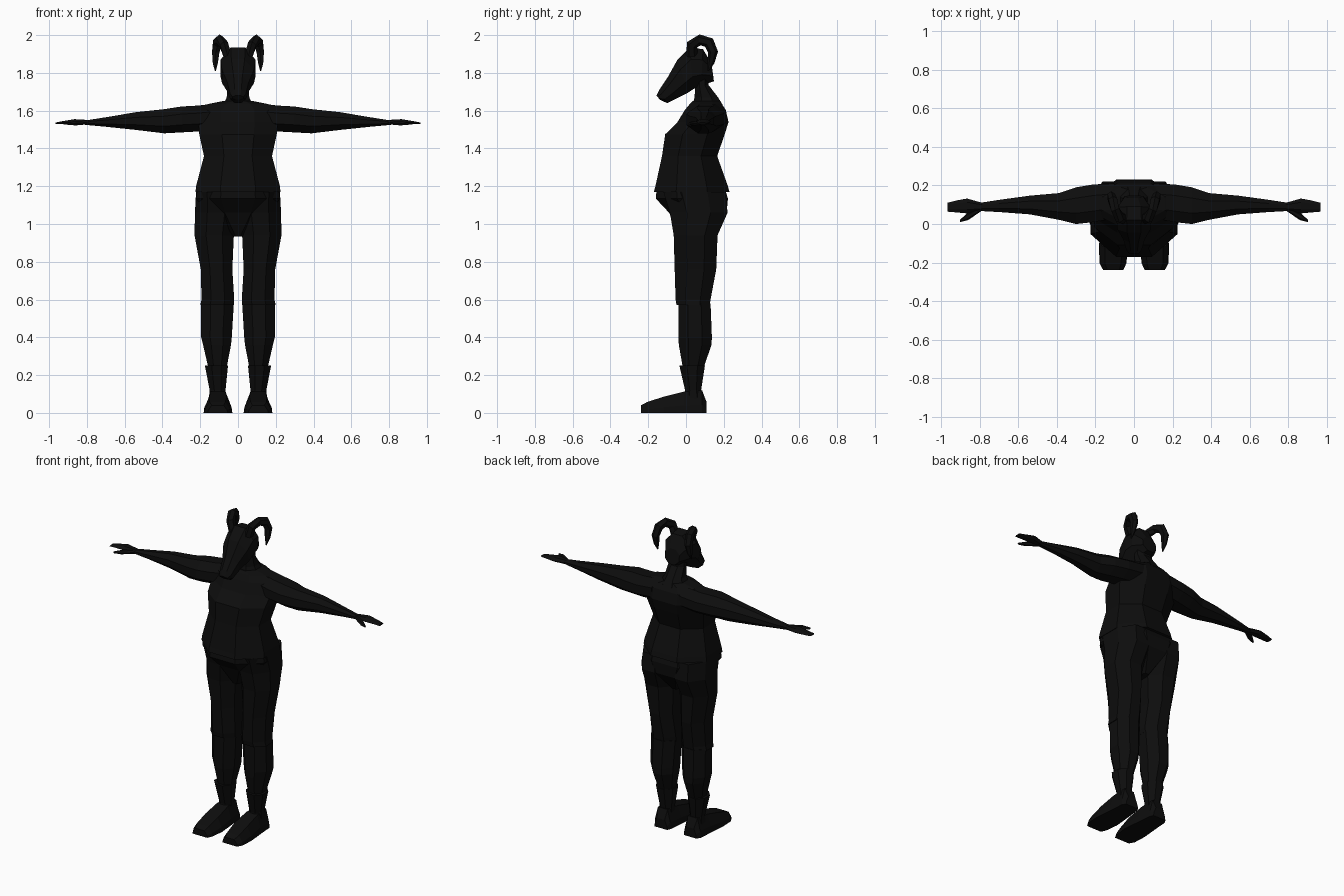
import bpy, bmesh, math
from mathutils import Vector as V

mat = bpy.data.materials.new("near black")
mat.diffuse_color = (0.004, 0.004, 0.004, 1)


def polygon(n):
    """Regular polygon with flats at the extremes, filling a -1..1 box."""
    k = 1 / math.cos(math.pi / n)
    return [(k * math.cos((i + .5) * math.tau / n), k * math.sin((i + .5) * math.tau / n))
            for i in range(n)]


OCT = polygon(8)
DIAMOND = [(1, 0), (.5, 1), (-.5, 1), (-1, 0), (-.5, -1), (.5, -1)]
SOLE = [(-1, -1), (1, -1), (.95, -.3), (.6, 1), (-.6, 1), (-.95, -.3)]


# Cross-sections are (centre, half vector u, half vector v)
def ring_z(z, x0, x1, y0, y1):
    return V(((x0 + x1) / 2, (y0 + y1) / 2, z)), V(((x1 - x0) / 2, 0, 0)), V((0, (y1 - y0) / 2, 0))


def ring_x(x, y0, y1, z0, z1):
    return V((x, (y0 + y1) / 2, (z0 + z1) / 2)), V((0, (y1 - y0) / 2, 0)), V((0, 0, (z1 - z0) / 2))


def ring_y(y, x0, x1, z0, z1):
    return V(((x0 + x1) / 2, y, (z0 + z1) / 2)), V(((x1 - x0) / 2, 0, 0)), V((0, 0, (z1 - z0) / 2))


def ring_head(w, ty, tz, by, bz):
    top, bot = V((0, ty, tz)), V((0, by, bz))
    return (top + bot) / 2, V((w, 0, 0)), (top - bot) / 2


def loft(name, rings, shape=OCT, mirror=False):
    bm = bmesh.new()
    loops = [[bm.verts.new(c + u * a + v * b) for a, b in shape] for c, u, v in rings]
    n = len(shape)
    for lo, hi in zip(loops, loops[1:]):
        for i in range(n):
            j = (i + 1) % n
            bm.faces.new((lo[i], lo[j], hi[j], hi[i]))
    bm.faces.new(loops[0])
    bm.faces.new(loops[-1])
    bmesh.ops.recalc_face_normals(bm, faces=bm.faces)
    me = bpy.data.meshes.new(name)
    bm.to_mesh(me)
    bm.free()
    me.materials.append(mat)
    ob = bpy.data.objects.new(name, me)
    bpy.context.collection.objects.link(ob)
    if mirror:
        ob.modifiers.new("mirror", 'MIRROR')
    return ob


# Shirt body
loft("shirt", [ring_z(z, -w, w, f, b) for z, w, f, b in [
    (1.17, .225, -.17, .23), (1.20, .222, -.162, .222), (1.36, .18, -.127, .165),
    (1.475, .205, -.11, .205), (1.54, .21, -.045, .225), (1.605, .21, -.005, .21),
    (1.635, .16, .02, .19), (1.65, .085, .035, .18)]])

# Neck
loft("neck", [ring_z(1.63, -.08, .08, .035, .195), ring_z(1.67, -.06, .06, .045, .17),
              ring_z(1.735, -.055, .055, .05, .12), ring_z(1.80, -.055, .055, .05, .12)])

# Pelvis
loft("pelvis", [ring_z(z, -w, w, f, b) for z, w, f, b in [
    (1.19, .215, -.155, .205), (1.135, .222, -.16, .222),
    (1.06, .17, -.09, .215), (.935, .03, -.03, .12)]])

# Legs
loft("thigh", [ring_z(*r) for r in [
    (1.17, .02, .222, -.12, .21), (1.06, .005, .228, -.085, .22),
    (.94, .022, .23, -.065, .167), (.76, .03, .197, -.06, .16),
    (.60, .02, .193, -.055, .13), (.57, .022, .2, -.05, .125)]], mirror=True)
loft("shin", [ring_z(*r) for r in [
    (.58, .022, .195, -.04, .13), (.40, .033, .195, -.04, .137),
    (.36, .037, .185, -.038, .135), (.23, .062, .155, -.015, .09)]], mirror=True)

# Boots
loft("boot_cuff", [ring_z(*r) for r in [
    (.25, .053, .175, -.035, .1), (.12, .066, .15, -.005, .08),
    (.07, .06, .155, -.01, .09)]], mirror=True)
loft("boot_foot", [ring_y(*r) for r in [
    (.108, .06, .15, 0, .06), (.085, .05, .165, 0, .12), (-.01, .04, .172, 0, .113),
    (-.12, .03, .182, 0, .085), (-.205, .04, .178, 0, .058), (-.238, .055, .16, 0, .04)]],
    shape=SOLE, mirror=True)

# Arms
loft("arm", [ring_x(*r) for r in [
    (.10, .03, .21, 1.50, 1.64), (.21, .01, .205, 1.49, 1.627), (.30, 0, .19, 1.485, 1.622),
    (.39, .022, .16, 1.48, 1.608), (.54, .05, .147, 1.498, 1.592),
    (.70, .062, .125, 1.515, 1.565), (.81, .068, .108, 1.525, 1.548)]], mirror=True)
loft("hand", [ring_x(*r) for r in [
    (.78, .07, .108, 1.525, 1.55), (.865, .055, .132, 1.528, 1.555),
    (.92, .06, .122, 1.528, 1.546), (.967, .064, .11, 1.529, 1.537)]],
    shape=DIAMOND, mirror=True)
loft("thumb", [ring_x(*r) for r in [
    (.79, .068, .09, 1.528, 1.548), (.86, .02, .06, 1.522, 1.545),
    (.902, .01, .022, 1.525, 1.535)]], shape=DIAMOND, mirror=True)

# Ram head, from the skull to the muzzle
loft("head", [ring_head(*r) for r in [
    (.05, .135, 1.85, .148, 1.755), (.085, .09, 1.925, .08, 1.735),
    (.092, .02, 1.935, .04, 1.715), (.085, -.045, 1.87, .01, 1.695),
    (.055, -.095, 1.78, -.05, 1.665), (.042, -.14, 1.712, -.1, 1.64),
    (.03, -.156, 1.68, -.138, 1.658)]])

# Curled horns following a tapered path
path = [(.055, .03, 1.89, .026), (.075, .033, 1.95, .026), (.097, .075, 1.975, .025),
        (.110, .122, 1.960, .026), (.118, .143, 1.91, .023), (.120, .132, 1.855, .016),
        (.120, .118, 1.81, .003)]
pts = [V(p[:3]) for p in path]
rings = []
for i, p in enumerate(pts):
    t = (pts[min(i + 1, len(pts) - 1)] - pts[max(i - 1, 0)]).normalized()
    v = t.cross(V((1, 0, 0))).normalized()
    rings.append((p, v.cross(t) * path[i][3] * .85, v * path[i][3]))
loft("horn", rings, shape=polygon(6), mirror=True)
